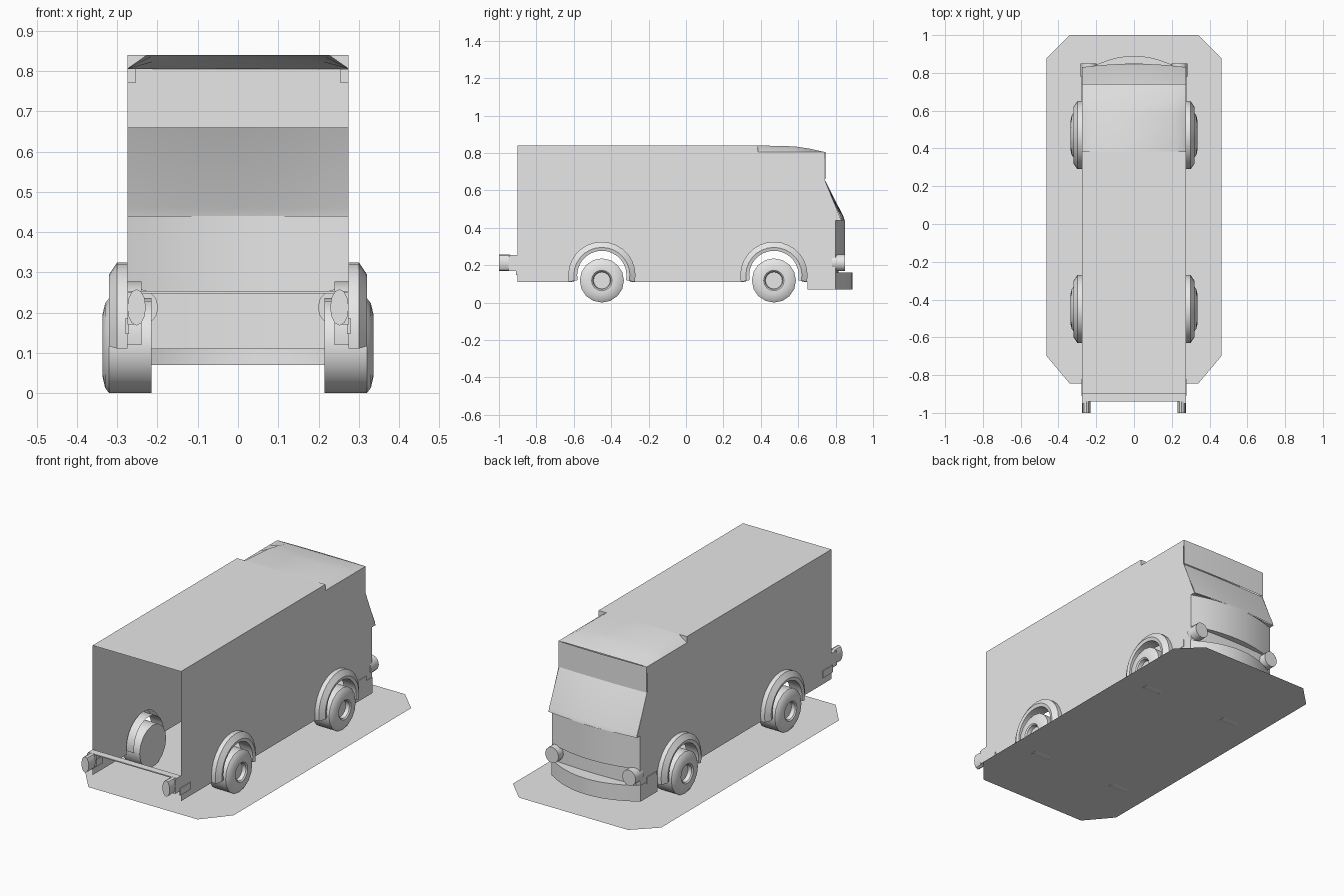
import bpy, bmesh
from math import sin, cos, pi, radians

cube = bpy.data.objects.get("Cube")
if cube:
    bpy.data.objects.remove(cube)

grey = bpy.data.materials.new("plain_grey")
grey.use_nodes = True
GREY = (0.8, 0.8, 0.8, 1)
grey.diffuse_color = GREY
grey.node_tree.nodes["Principled BSDF"].inputs["Base Color"].default_value = GREY

HALF = 0.275          # half the body width
AXLES = {"rear": -0.45, "front": 0.47}
ARCH_Z = 0.145


def make(name, verts, faces, mirror=False, smooth=True):
    me = bpy.data.meshes.new(name)
    me.from_pydata(verts, [], faces)
    bm = bmesh.new()
    bm.from_mesh(me)
    bmesh.ops.remove_doubles(bm, verts=bm.verts, dist=1e-5)
    bmesh.ops.recalc_face_normals(bm, faces=bm.faces)
    bm.to_mesh(me)
    bm.free()
    if smooth:
        me.shade_smooth()
        me.set_sharp_from_angle(angle=radians(35))
    me.materials.append(grey)
    ob = bpy.data.objects.new(name, me)
    bpy.context.collection.objects.link(ob)
    if mirror:
        ob.modifiers.new("mirror", 'MIRROR')
    return ob


def loft(name, rows, **kw):
    """Skin a list of rows holding equal numbers of points."""
    n = len(rows[0])
    faces = [(i * n + j, i * n + j + 1, (i + 1) * n + j + 1, (i + 1) * n + j)
             for i in range(len(rows) - 1) for j in range(n - 1)]
    return make(name, [p for r in rows for p in r], faces, **kw)


def lathe(name, profile, y, z, start, end, steps, **kw):
    """Sweep (x, radius) points about an axis running along x."""
    rows = []
    for i in range(steps + 1):
        a = start + (end - start) * i / steps
        rows.append([(x, y + r * cos(a), z + r * sin(a)) for x, r in profile])
    return loft(name, rows, **kw)


def box(name, x, y, z, mirror=False):
    verts = [(a, b, c) for a in x for b in y for c in z]
    faces = [(0, 1, 3, 2), (4, 5, 7, 6), (0, 1, 5, 4),
             (2, 3, 7, 6), (0, 2, 6, 4), (1, 3, 7, 5)]
    return make(name, verts, faces, mirror, smooth=False)


def arc(side, middle, z, n=12):
    """Bowed row across the width, from side y to middle y."""
    row = []
    for i in range(n + 1):
        t = 2 * i / n - 1
        row.append((t * HALF, side + (middle - side) * (1 - t * t), z))
    return row


# Side walls with wheel openings
outline = [(-0.9, 0.11), (-0.9, 0.84), (0.385, 0.84), (0.385, 0.805), (0.74, 0.805),
           (0.74, 0.66), (0.83, 0.44), (0.80, 0.44), (0.80, 0.11)]
for y in (AXLES["front"], AXLES["rear"]):
    outline.append((y + 0.15, 0.11))
    outline += [(y + 0.15 * cos(pi * i / 12), ARCH_Z + 0.15 * sin(pi * i / 12)) for i in range(13)]
    outline.append((y - 0.15, 0.11))
make("side_wall", [(HALF, y, z) for y, z in outline], [list(range(len(outline)))],
     mirror=True, smooth=False)

# Cargo roof and bevelled cab roof
loft("cargo_roof", [[(-HALF, y, 0.84), (HALF, y, 0.84)] for y in (-0.9, 0.385)])
rows = []
for y, top, edge in ((0.385, 0.84, 0.225), (0.58, 0.835, 0.215), (0.66, 0.823, 0.21), (0.74, 0.805, 0.205)):
    rows.append([(-HALF, y, 0.805), (-edge, y, top), (edge, y, top), (HALF, y, 0.805)])
loft("cab_roof", rows)
make("roof_step", [(HALF, 0.385, 0.84), (HALF, 0.385, 0.805), (0.225, 0.385, 0.84)],
     [(0, 1, 2)], mirror=True, smooth=False)

# Cab front: header, windscreen, nose and lower apron
loft("header_panel", [arc(0.742, 0.747, z) for z in (0.805, 0.66)])
box("header_end", (0.255, HALF), (0.70, 0.742), (0.77, 0.805), mirror=True)
loft("windscreen", [arc(0.735, 0.74, 0.66), arc(0.825, 0.842, 0.46), arc(0.83, 0.848, 0.44)])
loft("nose_panel", [arc(0.825, 0.845, 0.44), arc(0.80, 0.85, 0.44),
                    arc(0.80, 0.85, 0.25), arc(0.80, 0.815, 0.25)])
loft("front_apron", [arc(0.80, 0.815, z) for z in (0.25, 0.11)])

# Front bumper wrapping around the corners
rows = []
for side, mid, z in ((0.80, 0.80, 0.16), (0.80, 0.89, 0.16), (0.80, 0.89, 0.07)):
    rows.append(arc(side, mid, z))
loft("front_bumper", rows)
box("bumper_end", (HALF - 0.005, HALF + 0.002), (0.65, 0.80), (0.07, 0.16), mirror=True)

# Wheels and arches
tyre = [(0.215, 0), (0.215, 0.118), (0.32, 0.118), (0.33, 0.105), (0.337, 0.075),
        (0.337, 0.055), (0.331, 0.048), (0.31, 0.045), (0.31, 0)]
flare = [(0.24, 0.132), (0.315, 0.132), (0.32, 0.15), (0.30, 0.18), (HALF, 0.18)]
for end, y in AXLES.items():
    lathe(end + "_wheel", tyre, y, 0.118, pi / 2, 2.5 * pi, 16, mirror=True)
    lathe(end + "_wheel_arch", flare, y, ARCH_Z, radians(-11), radians(191), 16, mirror=True)


# Lamps at the corners
def lamp(name, x, y0, y1, rx, rz, z=0.213, n=12):
    ring = [(x + rx * cos(2 * pi * i / n), z + rz * sin(2 * pi * i / n)) for i in range(n)]
    verts = [(a, y, b) for y in (y0, y1) for a, b in ring]
    faces = [(i, (i + 1) % n, n + (i + 1) % n, n + i) for i in range(n)]
    faces += [list(range(n)), list(range(n, 2 * n))]
    make(name, verts, faces, mirror=True)


lamp("headlight", 0.24, 0.78, 0.85, 0.042, 0.045)
lamp("tail_light", 0.252, -1.0, -0.94, 0.023, 0.045)

# Rear step with its brackets, and small side markers
box("rear_step", (-HALF, HALF), (-0.94, -0.9), (0.248, 0.254))
box("rear_step_bracket", (0.25, HALF), (-0.95, -0.9), (0.17, 0.25), mirror=True)
for name, y in (("rear_marker", -0.865), ("front_marker", 0.70)):
    box(name, (HALF - 0.004, HALF + 0.004), (y - 0.045, y + 0.045), (0.147, 0.187), mirror=True)

# Ground plate with clipped corners
half = [(0.34, 1.0), (0.462, 0.88), (0.462, -0.7), (0.34, -0.845)]
plate = half + [(-x, y) for x, y in reversed(half)]
make("ground_plate", [(x, y, 0.004) for x, y in plate], [list(range(len(plate)))], smooth=False)
